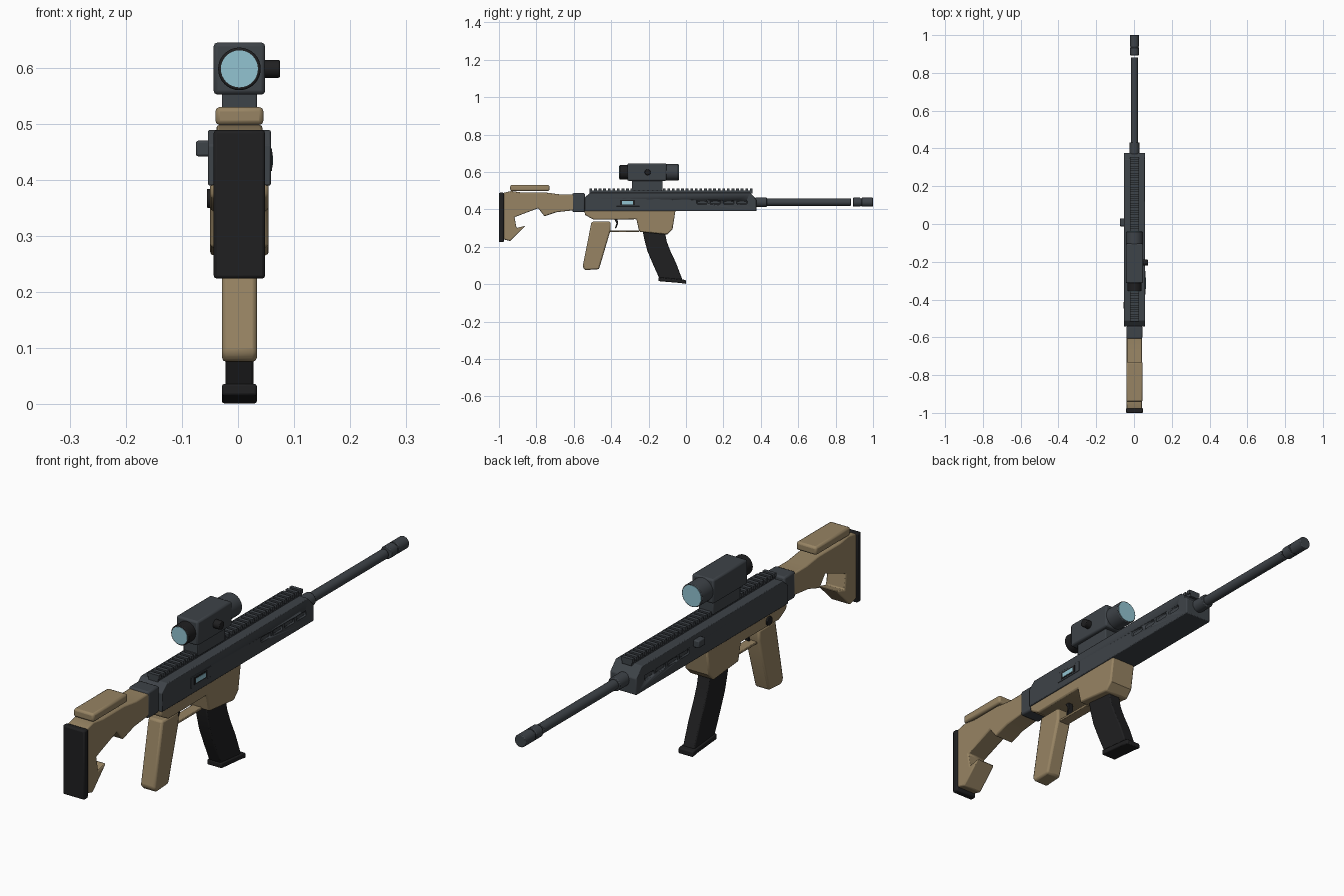
import bpy, bmesh, math
from mathutils import Matrix, Vector

cube = bpy.data.objects.get("Cube")
if cube:
    bpy.data.objects.remove(cube, do_unlink=True)

CX = 0.0025      # centre plane of the body
BORE = 0.438     # height of the barrel axis
SIGHT = 0.598    # height of the scope axis


def material(name, rgb):
    m = bpy.data.materials.new(name)
    m.use_nodes = True
    m.diffuse_color = (*rgb, 1)
    m.node_tree.nodes["Principled BSDF"].inputs["Base Color"].default_value = (*rgb, 1)
    return m


GUNMETAL = material("gunmetal grey", (0.048, 0.056, 0.065))
TAN = material("desert tan", (0.31, 0.23, 0.125))
BLACK = material("matte black", (0.014, 0.014, 0.015))
GLASS = material("pale blue glass", (0.29, 0.55, 0.64))


def finish(name, bm, mat, bevel=0.0, segments=2):
    bmesh.ops.recalc_face_normals(bm, faces=bm.faces)
    mesh = bpy.data.meshes.new(name)
    bm.to_mesh(mesh)
    bm.free()
    mesh.materials.append(mat)
    ob = bpy.data.objects.new(name, mesh)
    bpy.context.collection.objects.link(ob)
    if bevel:
        mod = ob.modifiers.new("soft_edges", "BEVEL")
        mod.width = bevel
        mod.segments = segments
        mod.limit_method = "ANGLE"
        mod.angle_limit = math.radians(35)
    bpy.context.view_layer.objects.active = ob
    bpy.ops.object.select_all(action="DESELECT")
    ob.select_set(True)
    bpy.ops.object.shade_smooth_by_angle(angle=math.radians(32))
    return ob


def add_box(bm, x, y, z):
    """Box from (low, high) ranges."""
    size = [b - a for a, b in (x, y, z)]
    mid = [(a + b) / 2 for a, b in (x, y, z)]
    bmesh.ops.create_cube(bm, size=1, matrix=Matrix.Translation(mid) @ Matrix.Diagonal((*size, 1)))


def box(name, x, y, z, mat, bevel=0.004):
    bm = bmesh.new()
    add_box(bm, x, y, z)
    return finish(name, bm, mat, bevel)


def wide(half):
    return (CX - half, CX + half)


def slab(name, outline, half, mat, bevel=0.005):
    """Side outline in (y, z), extruded across the width."""
    bm = bmesh.new()
    face = bm.faces.new([bm.verts.new((CX - half, y, z)) for y, z in outline])
    side = bmesh.ops.extrude_face_region(bm, geom=[face])["geom"]
    moved = [v for v in side if isinstance(v, bmesh.types.BMVert)]
    bmesh.ops.translate(bm, verts=moved, vec=(2 * half, 0, 0))
    return finish(name, bm, mat, bevel)


def rod(name, axis, start, end, radius, mat, cross, bevel=0.003, sides=24):
    """Cylinder along X or Y; cross holds the two other coordinates."""
    mid = (start + end) / 2
    if axis == "Y":
        place = Matrix.Translation((cross[0], mid, cross[1])) @ Matrix.Rotation(math.pi / 2, 4, "X")
    else:
        place = Matrix.Translation((mid, cross[0], cross[1])) @ Matrix.Rotation(math.pi / 2, 4, "Y")
    bm = bmesh.new()
    bmesh.ops.create_cone(bm, cap_ends=True, segments=sides, radius1=radius, radius2=radius,
                          depth=end - start, matrix=place)
    return finish(name, bm, mat, bevel)


def cut(target, cutter):
    cutter.hide_render = True
    mod = target.modifiers.new("cut", "BOOLEAN")
    mod.operation = "DIFFERENCE"
    mod.solver = "EXACT"
    mod.object = cutter
    bpy.context.view_layer.objects.active = target
    for m in [m.name for m in target.modifiers if m.type != "NODES"]:
        bpy.ops.object.modifier_apply(modifier=m)
    bpy.data.objects.remove(cutter, do_unlink=True)


# Shoulder stock
slab("stock", [(-.978, .488), (-.933, .498), (-.88, .49), (-.75, .49), (-.676, .48), (-.60, .48),
               (-.60, .395), (-.69, .385), (-.757, .363), (-.79, .406), (-.917, .358),
               (-.906, .30), (-.858, .312), (-.94, .23), (-.978, .24)], 0.041, TAN)
box("butt_pad", wide(.046), (-1.0, -.974), (.224, .489), BLACK, 0.006)
box("cheek_rest", wide(.043), (-.94, -.73), (.498, .53), TAN, 0.008)
box("stock_collar", wide(.042), (-.607, -.54), (.385, .487), GUNMETAL, 0.007)

# Receiver and handguard with side vents and an ejection port
receiver = slab("receiver", [(-.543, .39), (.377, .39), (.377, .452), (.342, .489),
                             (-.512, .489), (-.543, .462)], 0.056, GUNMETAL, 0.003)
bm = bmesh.new()
for side in (-1, 1):
    x = CX + side * .056
    for i in range(4):
        add_box(bm, (x - .005, x + .005), (.057 + i * .071, .115 + i * .071), (.427, .447))
cutter = finish("vent_cutter", bm, GUNMETAL)
corners = cutter.modifiers.new("rounding", "BEVEL")
corners.width = 0.004
cut(receiver, cutter)

port_x = CX + .056
box("port_frame", (port_x - .002, port_x + .002), (-.372, -.248), (.416, .456), GUNMETAL, 0.001)
box("port_recess", (port_x, port_x + .003), (-.352, -.272), (.422, .45), BLACK, 0)
box("port_window", (port_x, port_x + .004), (-.343, -.284), (.427, .444), GLASS, 0)
box("charging_handle", (-.075, CX - .05), (-.012, .03), (.442, .47), GUNMETAL, 0.004)

# Toothed top rail
bm = bmesh.new()
add_box(bm, wide(.02), (-.516, .356), (.485, .501))
for i in range(36):
    y = -.516 + i * .0245
    add_box(bm, wide(.024), (y, y + .0145), (.496, .511))
finish("top_rail", bm, GUNMETAL)

# Barrel and muzzle
bore = (CX, BORE)
rod("barrel_collar", "Y", .37, .432, .026, GUNMETAL, bore)
rod("barrel", "Y", .42, .882, .019, GUNMETAL, bore, 0.002)
rod("muzzle_ring", "Y", .893, .934, .024, GUNMETAL, bore)
rod("muzzle_neck", "Y", .93, .942, .021, GUNMETAL, bore, 0)
rod("muzzle_tip", "Y", .939, 1.0, .024, GUNMETAL, bore)

# Lower receiver, grip and trigger
slab("lower_receiver", [(-.543, .395), (-.056, .395), (-.072, .294), (-.1, .265), (-.25, .28),
                        (-.265, .347), (-.495, .345), (-.54, .37)], 0.052, TAN, 0.006)
slab("grip", [(-.505, .334), (-.403, .334), (-.403, .29), (-.465, .08), (-.54, .075), (-.553, .092)],
     0.031, TAN, 0.008)
slab("trigger_guard", [(-.41, .288), (-.25, .288), (-.25, .279), (-.41, .279)], 0.02, TAN, 0.002)
slab("trigger", [(-.385, .35), (-.367, .35), (-.363, .325), (-.374, .297), (-.38, .3), (-.372, .325)],
     0.01, BLACK, 0.001)
rod("safety_button", "X", CX - .058, CX - .045, .017, BLACK, (-.43, .367), 0.002)

# Curved magazine
slab("magazine", [(-.232, .285), (-.222, .235), (-.206, .176), (-.176, .105), (-.142, .03),
                  (-.018, .02), (-.052, .11), (-.083, .176), (-.102, .225), (-.115, .285)],
     0.025, BLACK, 0.004)
slab("magazine_base", [(-.147, .037), (-.02, .025), (-.001, .022), (0, .001), (-.03, .006), (-.147, .016)],
     0.031, BLACK, 0.004)

# Scope
sight = (CX, SIGHT)
box("scope_mount", wide(.031), (-.29, -.125), (.5, .56), GUNMETAL, 0.003)
box("scope_body", wide(.046), (-.313, -.104), (.552, .645), GUNMETAL, 0.007)
rod("eyepiece", "Y", -.356, -.305, .038, BLACK, sight, 0.003, 32)
rod("eyepiece_lens", "Y", -.358, -.35, .033, GLASS, sight, 0, 32)
rod("objective", "Y", -.11, -.04, .044, GUNMETAL, sight, 0.003, 32)
rod("objective_lens", "Y", -.046, -.038, .04, GLASS, sight, 0, 32)
rod("adjustment_knob", "X", CX + .04, .075, .016, BLACK, (-.205, SIGHT), 0.003)
